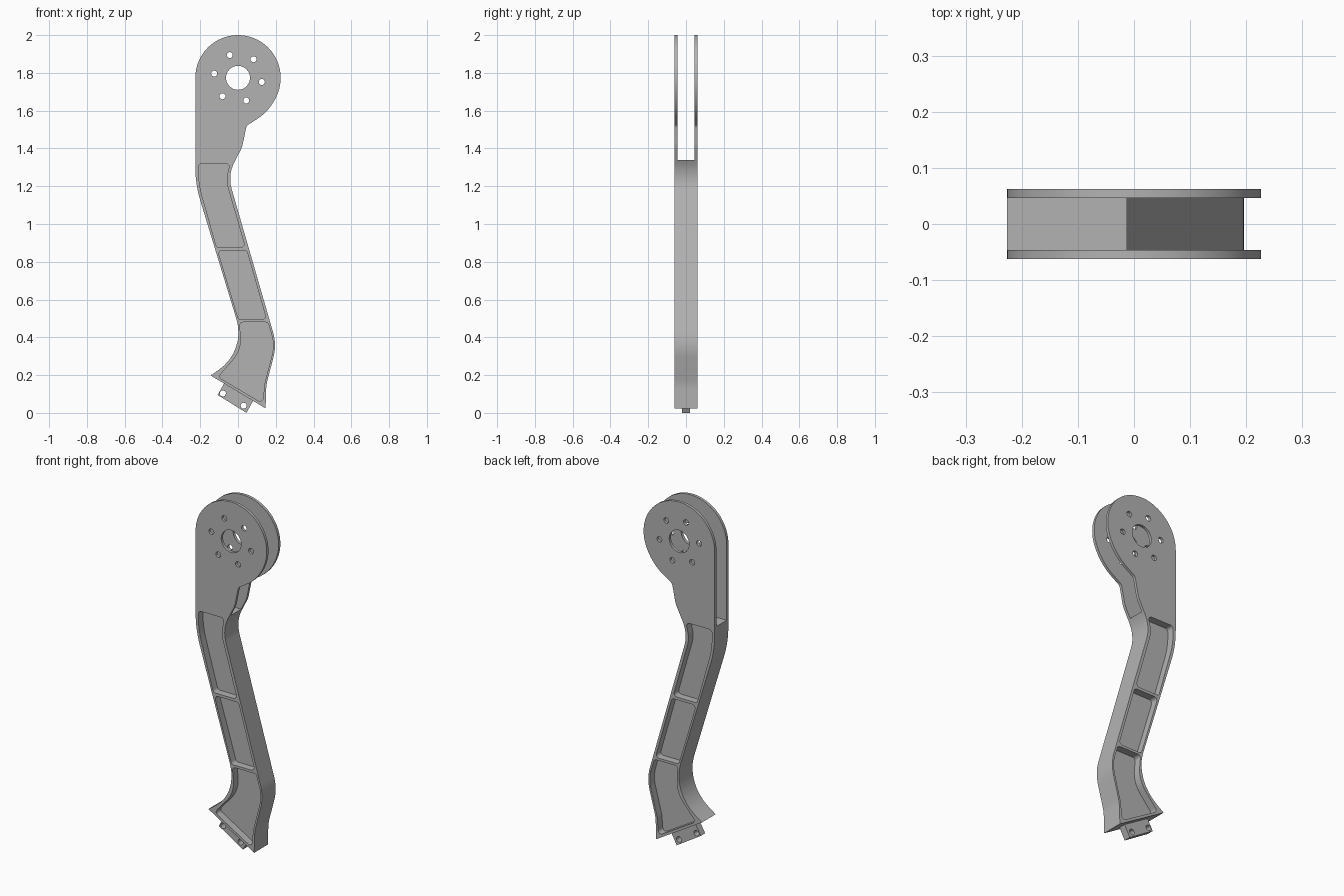
import bpy, bmesh
from math import sin, cos, tan, pi, radians
from mathutils import Vector

if "Cube" in bpy.data.objects:
    bpy.data.objects.remove(bpy.data.objects["Cube"])

metal = bpy.data.materials.new("plain_grey_metal")
metal.use_nodes = True
GREY = (0.45, 0.45, 0.45, 1)
metal.diffuse_color = GREY
metal.node_tree.nodes["Principled BSDF"].inputs["Base Color"].default_value = GREY

HALF = 0.062      # half thickness of the arm
WEB = 0.02        # half thickness of the pocket web and the tab
HEAD = Vector((0, 1.774))
HEAD_R = 0.226


def circle(centre, r, start=0, end=360, n=32):
    """Points on an arc; a full turn drops the repeated last point."""
    count = n if end - start >= 360 else n + 1
    angles = [radians(start + (end - start) * i / n) for i in range(count)]
    return [Vector((centre[0] + r * cos(a), centre[1] + r * sin(a))) for a in angles]


def fillet(corners, n=8):
    """Round each (x, z, radius) corner of a closed polygon."""
    out = []
    for i, (x, z, r) in enumerate(corners):
        p = Vector((x, z))
        if r == 0:
            out.append(p)
            continue
        a = (Vector(corners[i - 1][:2]) - p).normalized()
        b = (Vector(corners[(i + 1) % len(corners)][:2]) - p).normalized()
        half = a.angle(b) / 2
        centre = p + (a + b).normalized() * (r / sin(half))
        start = p + a * (r / tan(half)) - centre
        end = p + b * (r / tan(half)) - centre
        turn = start.angle(end)
        for k in range(n + 1):
            t = k / n
            out.append(centre + (start * sin((1 - t) * turn) + end * sin(t * turn)) / sin(turn))
    return out


def prism(name, points, y0, y1):
    """Extrude an x-z outline from y0 to y1."""
    bm = bmesh.new()
    face = bm.faces.new([bm.verts.new((p.x, y0, p.y)) for p in points])
    ext = bmesh.ops.extrude_face_region(bm, geom=[face])
    moved = [v for v in ext["geom"] if isinstance(v, bmesh.types.BMVert)]
    bmesh.ops.translate(bm, verts=moved, vec=(0, y1 - y0, 0))
    bmesh.ops.recalc_face_normals(bm, faces=bm.faces)
    mesh = bpy.data.meshes.new(name)
    bm.to_mesh(mesh)
    bm.free()
    mesh.materials.append(metal)
    obj = bpy.data.objects.new(name, mesh)
    bpy.context.collection.objects.link(obj)
    return obj


def cut(target, points, y0=-0.1, y1=0.1):
    """Subtract a prism from the target."""
    cutter = prism("cutter", points, y0, y1)
    cutter.hide_render = True
    mod = target.modifiers.new("cut", "BOOLEAN")
    mod.operation, mod.solver, mod.object = "DIFFERENCE", "EXACT", cutter
    bpy.context.view_layer.objects.active = target
    bpy.ops.object.modifier_apply(modifier=mod.name)
    bpy.data.objects.remove(cutter)


# Arm: round head, bent limb and flared foot in one outline
head_arc = [(p.x, p.y, 0) for p in circle(HEAD, HEAD_R, -25, 180, 40)]
arm = prism("arm", fillet(head_arc + [
    (-0.226, 1.21, 0.62), (0.043, 0.329, 0.24), (-0.145, 0.198, 0),
    (0.146, 0.024, 0), (0.15, 0.15, 0.25), (0.205, 0.36, 0.25),
    (-0.0545, 1.258, 0.19), (0.022, 1.407, 0.15), (0.045, 1.52, 0.03),
    (0.168, 1.598, 0.28)]), -HALF, HALF)

# Slot that splits the head into two plates
slot = [Vector(p) for p in ((-0.4, 1.34), (0.4, 1.34), (0.4, 2.2), (-0.4, 2.2))]
cut(arm, slot, -0.046, 0.046)

# Centre bore and ring of bolt holes
cut(arm, circle(HEAD, 0.0635))
for i in range(6):
    a = radians(-10 + 60 * i)
    cut(arm, circle(HEAD + 0.128 * Vector((cos(a), sin(a))), 0.016, n=16))

# Three lightening pockets on each face
R = 0.018
pockets = [
    [(-0.208, 1.32, R), (-0.21, 1.22, 0.5), (-0.113, 0.876, R), (0.038, 0.876, R),
     (-0.064, 1.23, 0.15), (-0.043, 1.32, R)],
    [(-0.107, 0.86, R), (0.003, 0.494, R), (0.151, 0.494, R), (0.046, 0.86, R)],
    [(0.007, 0.48, R), (0.022, 0.335, 0.17), (-0.105, 0.19, R), (0.132, 0.05, R),
     (0.139, 0.15, 0.2), (0.194, 0.36, 0.2), (0.158, 0.48, R)],
]
for pocket in pockets:
    for y0, y1 in ((-0.1, -WEB), (WEB, 0.1)):
        cut(arm, fillet(pocket), y0, y1)

# Mounting tab under the foot, with two holes
tab = prism("mounting_tab", [Vector(p) for p in (
    (-0.071, 0.16), (-0.108, 0.095), (0.045, 0), (0.083, 0.07))], -WEB, WEB)
for centre in ((-0.08, 0.103), (0.03, 0.038)):
    cut(tab, circle(centre, 0.016, n=16))

# Smooth the curved walls, keep the edges sharp
for obj in (arm, tab):
    bpy.ops.object.select_all(action="DESELECT")
    obj.select_set(True)
    bpy.context.view_layer.objects.active = obj
    bpy.ops.object.shade_smooth_by_angle(angle=radians(30))
